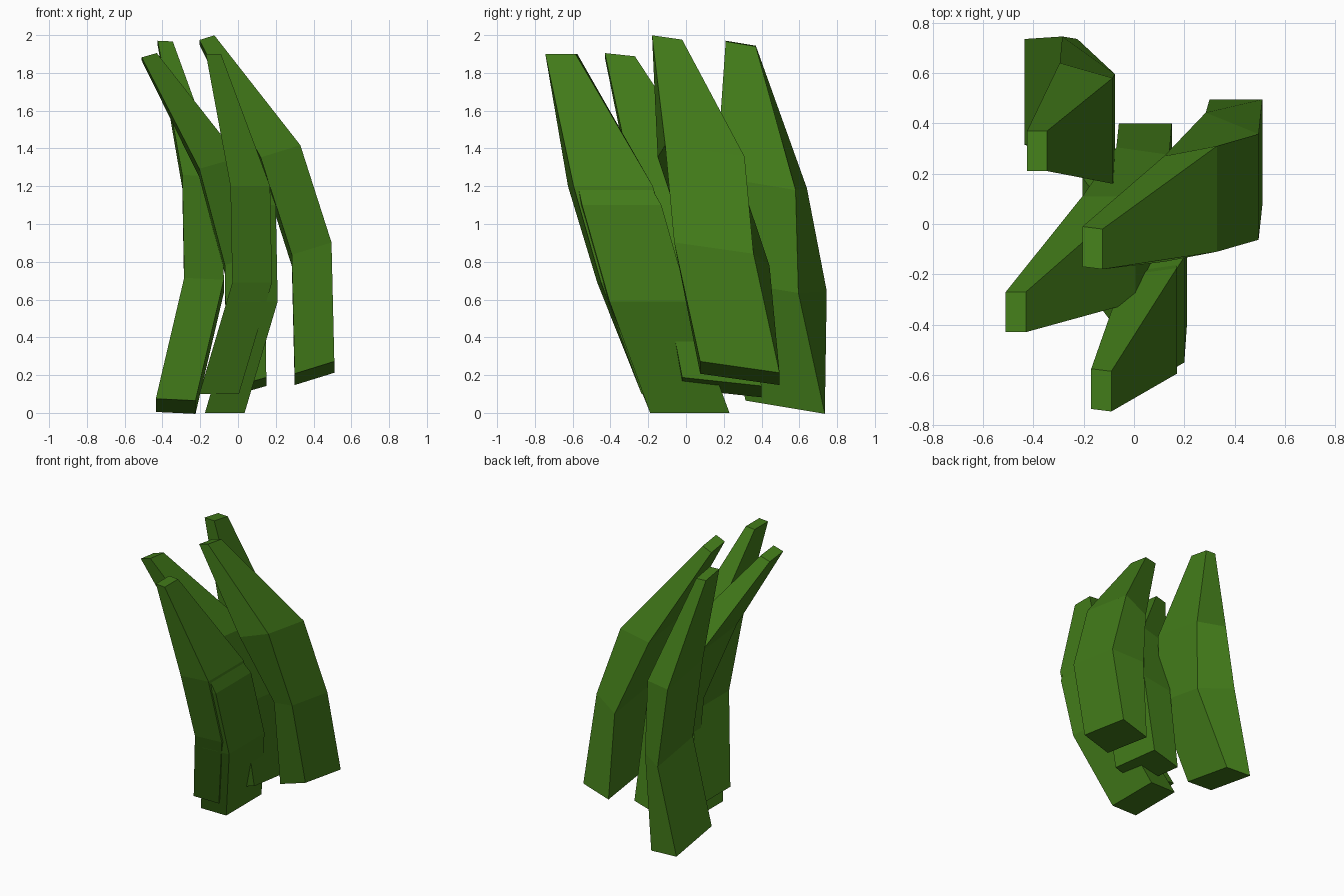
import bpy, bmesh

if "Cube" in bpy.data.objects:
    bpy.data.objects.remove(bpy.data.objects["Cube"])

WIDTH, DEPTH, TIP = 0.21, 0.42, 0.38

green = bpy.data.materials.new("leaf_green")
green.diffuse_color = (0.055, 0.2, 0.01, 1)
green.use_nodes = True
green.node_tree.nodes["Principled BSDF"].inputs["Base Color"].default_value = green.diffuse_color


def leaf(name, rings, tilt_x=0.0, tilt_y=0.0, shift=(0, 0, 0)):
    """Four-sided leaf through rings (x, y, z, skew), base first, tip last."""
    bm = bmesh.new()
    loops = []
    for i, (x, y, z, skew) in enumerate(rings):
        s = TIP if i == len(rings) - 1 else 1.0
        loops.append([bm.verts.new((
            x + shift[0] + a * WIDTH * s,
            y + shift[1] + b * DEPTH * s + a * skew,
            z + shift[2] + (a * tilt_x + b * tilt_y) * s))
            for a, b in ((-.5, -.5), (.5, -.5), (.5, .5), (-.5, .5))])
    for low, high in zip(loops, loops[1:]):
        for k in range(4):
            n = (k + 1) % 4
            bm.faces.new((low[k], low[n], high[n], high[k]))
    bm.faces.new(loops[0][::-1])
    bm.faces.new(loops[-1])
    bmesh.ops.recalc_face_normals(bm, faces=bm.faces)
    mesh = bpy.data.meshes.new(name)
    bm.to_mesh(mesh)
    bm.free()
    mesh.materials.append(green)
    ob = bpy.data.objects.new(name, mesh)
    bpy.context.collection.objects.link(ob)
    return ob


# Back left leaf, twisted along its length
leaf("back_leaf", [(-.33, .525, .035, 0), (-.18, .46, .675, -.15),
                   (-.19, .40, 1.22, -.06), (-.385, .29, 1.955, 0)], -.01, -.07)

# Left-leaning leaf in the middle
leaf("left_leaf", [(.045, .19, .135, 0), (.035, .08, .79, -.03),
                   (-.10, -.10, 1.30, 0), (-.47, -.35, 1.885, 0)], .06, -.045)

# Right leaf, arching over the middle
leaf("right_leaf", [(.405, .285, .21, 0), (.39, .19, .84, -.085),
                    (.225, .08, 1.355, .04), (-.165, -.095, 1.975, -.01)], .065, -.06)

# Front leaf and its nearly coincident inner twin
front = [(-.1, -.025, .1, 0), (.075, -.25, .69, .02),
         (.065, -.40, 1.2, .03), (-.13, -.66, 1.9, -.01)]
leaf("front_leaf", front)
leaf("front_leaf_inner", front, shift=(.03, .045, -.1))
